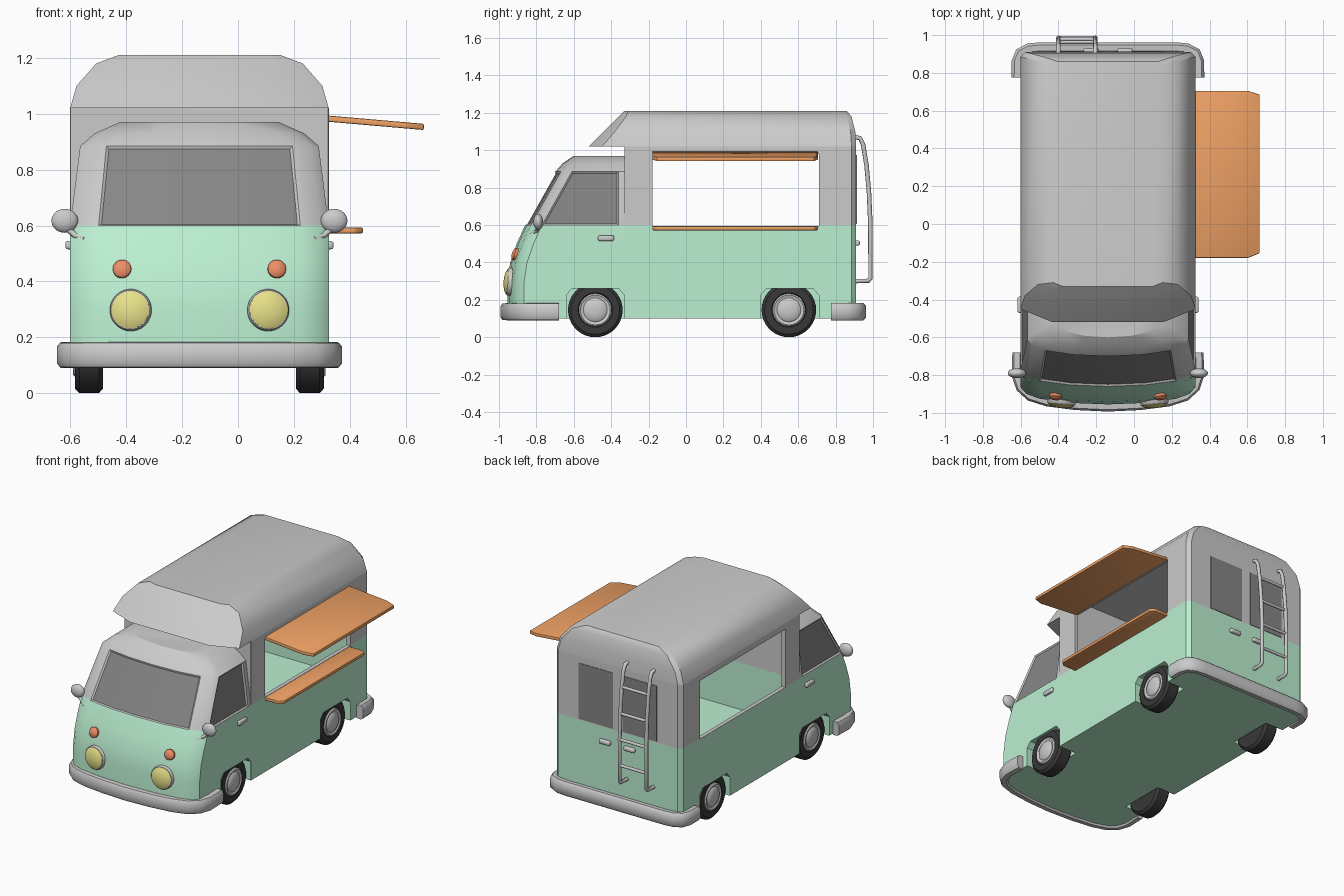
import bpy, bmesh, math
from mathutils import Vector

if "Cube" in bpy.data.objects:
    bpy.data.objects.remove(bpy.data.objects["Cube"])

C = -0.138  # centre line of the van body


def mat(name, r, g, b):
    m = bpy.data.materials.new(name)
    m.diffuse_color = (r, g, b, 1)
    m.use_nodes = True
    m.node_tree.nodes["Principled BSDF"].inputs["Base Color"].default_value = m.diffuse_color
    return m


GREEN, GREY = mat("mint", .50, .87, .64), mat("grey", .8, .8, .8)
GLASS, ORANGE = mat("dark_glass", .24, .24, .24), mat("orange", .87, .36, .13)
RUBBER, YELLOW = mat("rubber", .04, .04, .04), mat("yellow", .8, .75, .25)
RED = mat("red", .85, .27, .13)
TWO_TONE = [GREEN, GREY, GLASS]


def finish(name, bm, mats=(), angle=30):
    bmesh.ops.recalc_face_normals(bm, faces=bm.faces)
    me = bpy.data.meshes.new(name)
    bm.to_mesh(me)
    bm.free()
    ob = bpy.data.objects.new(name, me)
    bpy.context.collection.objects.link(ob)
    for m in mats:
        me.materials.append(m)
    shade(ob, angle)
    return ob


def shade(ob, angle=30):
    bpy.ops.object.select_all(action='DESELECT')
    bpy.context.view_layer.objects.active = ob
    ob.select_set(True)
    bpy.ops.object.shade_smooth_by_angle(angle=math.radians(angle))


def apply(ob):
    for m in list(ob.modifiers):
        bpy.context.view_layer.objects.active = ob
        bpy.ops.object.modifier_apply(modifier=m.name)
    shade(ob)


def loft(rings, two_tone=False):
    """Skin closed rings of points, capping both ends."""
    bm = bmesh.new()
    vs = [[bm.verts.new(p) for p in r] for r in rings]
    n = len(vs[0])
    grid = [[bm.faces.new((a[i], a[(i + 1) % n], b[(i + 1) % n], b[i])) for i in range(n)]
            for a, b in zip(vs, vs[1:])]
    bm.faces.new(vs[0])
    bm.faces.new(vs[-1])
    if two_tone:
        for f in bm.faces:
            f.material_index = int(f.calc_center_median().z > .6)
    return bm, grid


def lathe(name, profile, origin, axis, m, n=28):
    """Turn (radius, distance along axis) pairs round an axis."""
    q = Vector((0, 0, 1)).rotation_difference(Vector(axis))
    rings = [[Vector(origin) + q @ Vector((r * math.cos(k * math.tau / n), r * math.sin(k * math.tau / n), h))
              for k in range(n)] for r, h in profile]
    return finish(name, loft(rings)[0], [m] if m else [], 40)


def box(name, x, y, z, m=None, bevel=0.0):
    bm, _ = loft([[(x[0], y[0], h), (x[1], y[0], h), (x[1], y[1], h), (x[0], y[1], h)] for h in z])
    if bevel:
        bmesh.ops.bevel(bm, geom=bm.edges[:], offset=bevel, segments=3, profile=.5, affect='EDGES')
    return finish(name, bm, [m] if m else [])


def tube(name, pts, r):
    cu = bpy.data.curves.new(name, 'CURVE')
    cu.dimensions, cu.bevel_depth, cu.bevel_resolution, cu.use_fill_caps = '3D', r, 2, True
    s = cu.splines.new('POLY')
    s.points.add(len(pts) - 1)
    for p, co in zip(s.points, pts):
        p.co = (*co, 1)
    ob = bpy.data.objects.new(name, cu)
    bpy.context.collection.objects.link(ob)
    return ob


def cut(ob, cutters):
    for c in cutters:
        c.hide_render = True
        m = ob.modifiers.new("cut", 'BOOLEAN')
        m.operation, m.object, m.solver = 'DIFFERENCE', c, 'EXACT'
    apply(ob)


# Cab: horizontal rings with a curved front
def cab_ring(z, f, hw):
    half = [(1, -.33), (1, -.36), (1, f + .09), (.93, f + .055), (.78, f + .03), (.43, f + .008)]
    pts = half + [(0, f)] + [(-u, y) for u, y in reversed(half)]
    return [(C + u * hw, y, z) for u, y in pts]


bm, grid = loft([cab_ring(*r) for r in (
    (.10, -.955, .463), (.30, -.955, .463), (.40, -.94, .463), (.50, -.905, .463), (.60, -.86, .463),
    (.885, -.70, .427), (.93, -.66, .375), (.97, -.60, .285))], True)
for cols in ((4, 5, 6, 7), (1,), (10,)):
    panes = [grid[4][i] for i in cols]
    bm.normal_update()
    bmesh.ops.recalc_face_normals(bm, faces=bm.faces)
    bmesh.ops.inset_region(bm, faces=panes, thickness=.009, depth=-.008, use_even_offset=True)
    for f in panes:
        f.material_index = 2
cab = finish("cab", bm, TWO_TONE)


# Kitchen box with the roof and its front overhang
def box_ring(z, hw, yf, yb, cx, cy, back=.025):
    half = [(hw - back, yb), (hw, yb - back), (hw, yf + cy), (hw - cx, yf)]
    return [(C + x, y, z) for x, y in half] + [(C - x, y, z) for x, y in reversed(half)]


kitchen = finish("kitchen_box", loft([box_ring(*r) for r in (
    (.10, .463, -.33, .91, .002, .002), (.60, .463, -.33, .91, .002, .002),
    (1.02, .463, -.33, .91, .002, .002), (1.02, .463, -.52, .91, .17, .07),
    (1.10, .44, -.44, .905, .14, .06), (1.18, .37, -.36, .885, .10, .04),
    (1.21, .29, -.33, .86, .05, .02))], True)[0], TWO_TONE)

# Cutters: room inside, serving openings, wheel arches
room = finish("room_cutter", loft([box_ring(z, hw, -.305, yb, .002, .002) for z, hw, yb in (
    (.29, .437, .885), (.6, .437, .885), (1.02, .437, .885), (1.17, .34, .85))], True)[0], TWO_TONE)
opening = box("opening_cutter", (-1, 1), (-.18, .71), (.595, .98))
for m in TWO_TONE:
    opening.data.materials.append(m)
for p in opening.data.polygons:
    p.material_index = 1
arches = {}
for y in (-.485, .555):
    outline = [(-.155, .05), (-.155, .225), (-.125, .26), (.125, .26), (.155, .225), (.155, .05)]
    arches[y] = [finish("arch_cutter", loft([[(C + s * x, y + a, z) for a, z in outline]
                 for x in (.33, .6)])[0], TWO_TONE) for s in (-1, 1)]
cut(cab, arches[-.485])
cut(kitchen, [room, opening] + arches[.555] + arches[-.485])
for c in [room, opening] + arches[-.485] + arches[.555]:
    bpy.data.objects.remove(c)


# Awning and serving shelf
def board(name, x0, x1, z0, z1, t):
    outline = [(0, -.18), (.82, -.18), (1, -.155), (1, .685), (.82, .705), (0, .705)]
    bm, _ = loft([[(x0 + (x1 - x0) * u, y, z0 + (z1 - z0) * u + d) for u, y in outline] for d in (0, t)])
    bmesh.ops.bevel(bm, geom=bm.edges[:], offset=.005, segments=2, profile=.5, affect='EDGES')
    finish(name, bm, [ORANGE])


board("awning", .318, .665, .972, .942, .022)
board("serving_shelf", .295, .447, .572, .572, .021)


# Bumpers: rounded section swept along a bent path
def bumper(name, half):
    path = [Vector(p) for p in half] + [Vector((-x, y)) for x, y in reversed(half[:-1])]
    section = [(-.028, .11), (-.018, .093), (.014, .09), (.028, .105), (.028, .168), (.014, .183),
               (-.018, .18), (-.028, .163)]
    rings = []
    for i, p in enumerate(path):
        d = (path[min(i + 1, len(path) - 1)] - path[max(i - 1, 0)]).normalized()
        nrm = Vector((d.y, -d.x))
        rings.append([(C + p.x + nrm.x * o, p.y + nrm.y * o, z) for o, z in section])
    finish(name, loft(rings)[0], (), 50)


bumper("front_bumper", [(.478, -.68), (.482, -.80), (.46, -.865), (.41, -.91), (.32, -.938), (.17, -.957), (0, -.965)])
bumper("rear_bumper", [(.482, .775), (.482, .86), (.465, .905), (.42, .928), (.36, .934), (0, .934)])

# Parts mirrored left and right
for s, side in ((-1, "left"), (1, "right")):
    for y, end in ((-.485, "front"), (.55, "rear")):
        o = (C + s * .345, y, .146)
        lathe(f"{end}_{side}_tyre", [(.09, 0), (.13, 0), (.146, .015), (.146, .085), (.13, .1), (.092, .1), (.085, .08)],
              o, (s, 0, 0), RUBBER, 36)
        lathe(f"{end}_{side}_hub", [(.088, .06), (.088, .1), (.08, .107), (.068, .1), (.064, .1), (.055, .108), (.02, .113)],
              o, (s, 0, 0), None)
    lamp = (C + s * .243, -.915, .295)
    d = (s * .1, -1, .08)
    lathe(f"{side}_headlight_rim", [(.075, 0), (.075, .035), (.07, .042), (.064, .042)], lamp, d, None)
    lathe(f"{side}_headlight", [(.067, .02), (.067, .044), (.05, .053), (.025, .058), (.005, .06)], lamp, d, YELLOW)
    lathe(f"{side}_indicator", [(.033, 0), (.033, .028), (.025, .036), (.005, .04)],
          (C + s * .275, -.892, .438), (s * .1, -1, .3), RED, 20)
    # wing mirror and arm
    ball = [(max(.001, math.sin(a * math.pi / 10)), -math.cos(a * math.pi / 10)) for a in range(11)]
    mirror = lathe(f"{side}_mirror", ball, (0, 0, 0), (0, 0, 1), None, 20)
    mirror.scale, mirror.location = (.048, .026, .043), (C + s * .482, -.79, .617)
    tube(f"{side}_mirror_arm", [(C + s * .475, -.79, .59), (C + s * .445, -.80, .565), (C + s * .41, -.825, .552)], .011)
    x = C + s * .466
    box(f"{side}_door_handle", (x - .014, x + .014), (-.47, -.385), (.515, .545), None, .009)
    # rear windows and handles
    a, b = sorted((C + s * .035, C + s * .285))
    box(f"{side}_rear_window", (a, b), (.90, .913), (.605, .975), GLASS)
    x = C + s * .09
    box(f"{side}_rear_handle", (x - .04, x + .04), (.90, .93), (.49, .518), None, .009)

# Ladder on the back
for x, side in ((-.40, "left"), (-.205, "right")):
    tube(f"{side}_ladder_rail", [(x, .90, 1.07), (x, .93, 1.065), (x, .947, 1.03), (x, .965, .92), (x, .978, .78),
                                 (x, .986, .6), (x, .986, .315), (x, .975, .302), (x, .90, .30)], .012)
for i, (y, z) in enumerate(((.963, .93), (.978, .76), (.985, .59), (.986, .42))):
    tube(f"ladder_rung_{i + 1}", [(-.40, y, z), (-.205, y, z)], .01)
